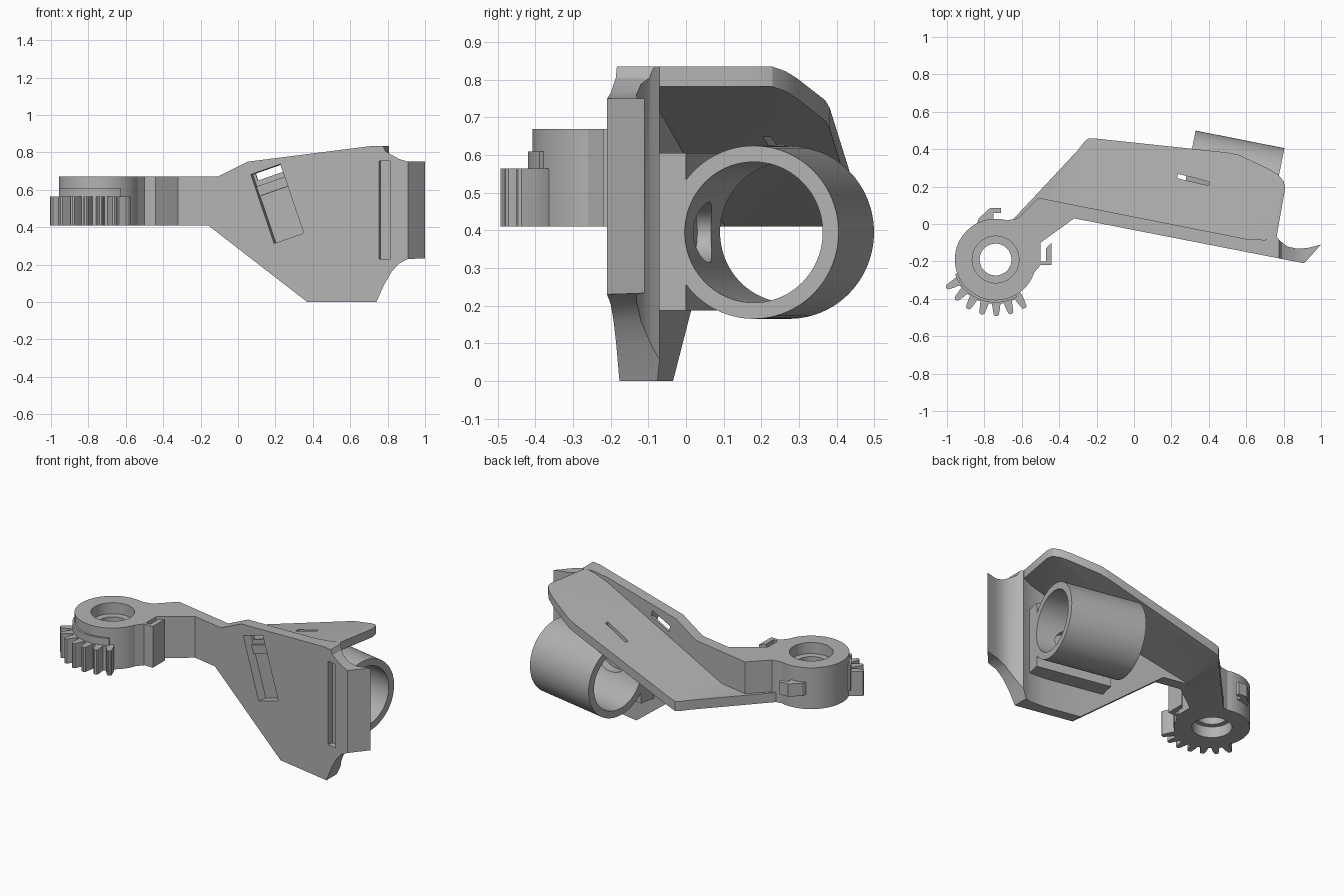
import bpy, bmesh, math
from mathutils import Matrix, Vector

if "Cube" in bpy.data.objects:
    bpy.data.objects.remove(bpy.data.objects["Cube"], do_unlink=True)

grey = bpy.data.materials.new("plain grey")
grey.use_nodes = True
grey.diffuse_color = (0.45, 0.45, 0.45, 1)
grey.node_tree.nodes["Principled BSDF"].inputs["Base Color"].default_value = grey.diffuse_color

UP = Matrix.Rotation(math.pi / 2, 4, 'X')           # profile drawn in x, z
WALL = Matrix.Rotation(math.radians(-11.2), 4, 'Z')  # frame running along the wall
HUB = Vector((-0.74, -0.19))


def prism(name, pts, lo, hi, frame=Matrix()):
    """Closed outline extruded from lo to hi, then placed by a frame."""
    bm = bmesh.new()
    face = bm.faces.new([bm.verts.new((x, y, lo)) for x, y in pts])
    top = bmesh.ops.extrude_face_region(bm, geom=[face])
    verts = [v for v in top["geom"] if isinstance(v, bmesh.types.BMVert)]
    bmesh.ops.translate(bm, verts=verts, vec=(0, 0, hi - lo))
    bmesh.ops.recalc_face_normals(bm, faces=bm.faces)
    bm.transform(frame)
    mesh = bpy.data.meshes.new(name)
    bm.to_mesh(mesh)
    bm.free()
    mesh.materials.append(grey)
    ob = bpy.data.objects.new(name, mesh)
    bpy.context.collection.objects.link(ob)
    return ob


def arc(center, rx, ry=None, a0=0, a1=360, n=64):
    full = a1 - a0 == 360
    angles = [math.radians(a0 + (a1 - a0) * i / n) for i in range(n if full else n + 1)]
    return [(center[0] + rx * math.cos(a), center[1] + (ry or rx) * math.sin(a)) for a in angles]


def rect(x0, x1, y0, y1):
    return [(x0, y0), (x1, y0), (x1, y1), (x0, y1)]


def combine(ob, other, operation):
    """Apply a boolean and remove the helper."""
    mod = ob.modifiers.new("bool", 'BOOLEAN')
    mod.operation, mod.solver, mod.object = operation, 'EXACT', other
    other.hide_render = True
    bpy.context.view_layer.objects.active = ob
    bpy.ops.object.modifier_apply(modifier=mod.name)
    bpy.data.objects.remove(other, do_unlink=True)


def cut_bore(ob):
    for r, lo, hi in ((0.085, 0.3, 0.8), (0.125, 0.6, 0.8), (0.115, 0.3, 0.48)):
        combine(ob, prism("bore_cutter", arc(HUB, r), lo, hi), 'DIFFERENCE')


# Hub with its front ledge, gear sector and bore
hub = prism("hub", arc(HUB, 0.218), 0.41, 0.67)
ledge = prism("ledge", [tuple(HUB)] + arc(HUB, 0.23, a0=200, a1=300, n=24), 0.45, 0.61)
combine(hub, ledge, 'UNION')

outline = [tuple(HUB)]
for i in range(7):
    mid = 210 + i * 15.2
    for off, r in ((-5.5, 0.237), (-4.3, 0.262), (-2.6, 0.297), (-1, 0.303),
                   (1, 0.303), (2.6, 0.297), (4.3, 0.262), (5.5, 0.237)):
        a = math.radians(mid + off)
        outline.append((HUB.x + r * math.cos(a), HUB.y + r * math.sin(a)))
combine(hub, prism("gear", outline, 0.41, 0.565), 'UNION')
cut_bore(hub)

# Hooks on the hub
prism("side_hook", [(-0.6, -0.29), (-0.55, -0.28), (-0.5, -0.22), (-0.44, -0.22), (-0.44, -0.1),
                    (-0.47, -0.13), (-0.47, -0.2), (-0.5, -0.2), (-0.5, -0.1), (-0.58, -0.1)], 0.41, 0.67)
prism("back_hook", [(-0.84, 0), (-0.83, 0.03), (-0.77, 0.085), (-0.71, 0.085), (-0.71, 0.06),
                    (-0.75, 0.06), (-0.75, 0)], 0.5, 0.58)

# Arm and front wall: plan outline trimmed by the front silhouette
plan = [(-0.7, -0.1), (-0.5, -0.1), (-0.32, 0.03), (0.91, -0.21), (1, -0.11), (0.93, -0.128),
        (0.87, -0.132), (0.82, -0.12), (0.78, -0.09), (0.765, -0.07), (0.7, -0.085),
        (0.6, -0.08), (-0.51, 0.14), (-0.62, 0.03), (-0.68, 0.02)]
front = [(-0.8, 0.41), (-0.16, 0.41), (0.37, 0), (0.74, 0), (0.78, 0.09), (0.82, 0.16), (0.86, 0.205),
         (0.91, 0.23), (1.1, 0.237), (1.1, 0.75), (0.91, 0.75), (0.86, 0.765), (0.79, 0.805),
         (0.775, 0.835), (0.72, 0.835), (0.05, 0.75), (-0.11, 0.67), (-0.8, 0.67)]
wall = prism("arm_and_wall", plan, -0.1, 1)
combine(wall, prism("silhouette", front, -1, 1, UP), 'INTERSECT')
cut_bore(wall)

# Recesses in the wall: upright groove, slanted pocket, opening above the roof
groove = prism("groove", rect(0.775, 0.835, 0.23, 0.755), -0.004, 0.3, WALL @ UP)
combine(wall, groove, 'DIFFERENCE')
tilt = Matrix.Translation((0.22, 0, 0.525)) @ Matrix.Rotation(math.radians(-19), 4, 'Y')
pocket = prism("pocket", rect(-0.085, 0.085, -0.195, 0.195), -0.025, 0.3, WALL @ tilt @ UP)
combine(wall, pocket, 'DIFFERENCE')
opening = prism("opening", rect(-0.07, 0.085, 0.155, 0.195), -0.2, 0.3, WALL @ tilt @ UP)
combine(wall, opening, 'DIFFERENCE')

# Sloping roof: ramp profile trimmed by its plan outline
ramp = [(-1, 0.41), (-0.335, 0.41), (0.74, 0.782), (0.95, 0.782), (0.95, 0.835),
        (0.74, 0.835), (-0.335, 0.47), (-1, 0.47)]
roof_plan = [(-0.66, 0.01), (-0.3, 0.395), (-0.265, 0.44), (-0.245, 0.457), (-0.215, 0.458),
             (0.5, 0.382), (0.56, 0.37), (0.72, 0.295), (0.77, 0.265), (0.8, 0.23), (0.808, 0.19),
             (0.762, -0.07), (0.74, -0.13), (-0.3, 0.07), (-0.5, 0.09), (-0.58, 0.01)]
roof = prism("roof", ramp, -1, 1, WALL @ UP)
combine(roof, prism("roof_outline", roof_plan, 0, 1.2), 'INTERSECT')
slit = prism("slit", [(0.23, 0.245), (0.4, 0.205), (0.405, 0.225), (0.235, 0.268)], 0, 1.2)
combine(roof, slit, 'DIFFERENCE')

# Tube holder and its mounting block behind the wall
ALONG = WALL @ Matrix(((0, 0, 1, 0), (1, 0, 0, 0), (0, 1, 0, 0), (0, 0, 0, 1)))
TUBE = (0.324, 0.395)
tube = prism("tube", arc(TUBE, 0.23, n=96), 0.226, 0.71, ALONG)
block = prism("mount_block", rect(0.03, 0.14, 0.187, 0.605), 0.226, 0.71, ALONG)
combine(tube, block, 'UNION')
combine(tube, prism("tube_bore", arc(TUBE, 0.187, n=96), 0.1, 0.9, ALONG), 'DIFFERENCE')
combine(tube, prism("oval", arc((0.47, 0.395), 0.12, 0.08), -0.2, -0.1, WALL @ UP), 'DIFFERENCE')

# Smooth the round parts and keep the edges sharp
for ob in bpy.context.scene.objects:
    ob.select_set(ob.type == 'MESH')
bpy.context.view_layer.objects.active = hub
bpy.ops.object.shade_smooth_by_angle(angle=math.radians(25))
